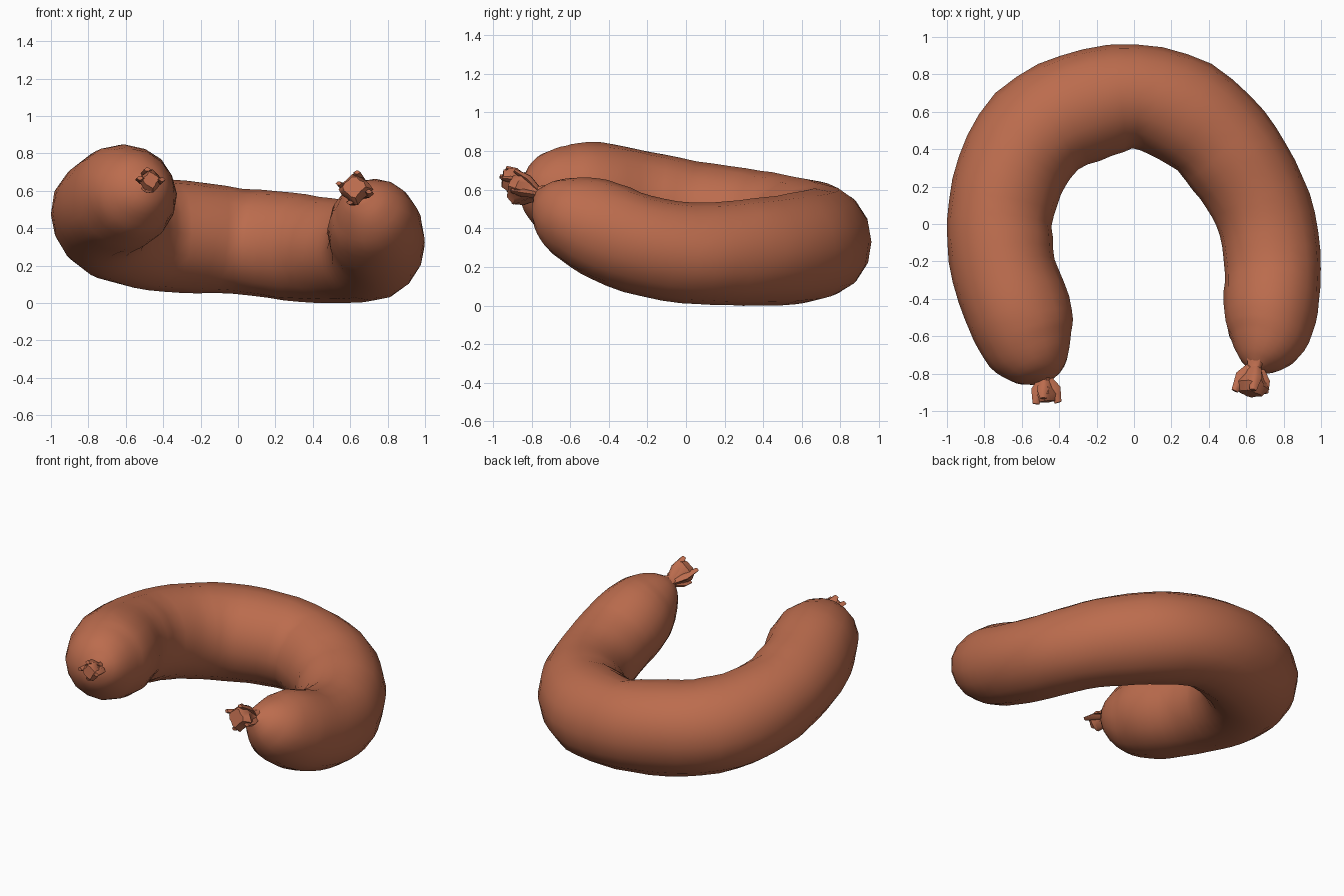
import bpy, bmesh, math, random
from mathutils import Vector

if "Cube" in bpy.data.objects:
    bpy.data.objects.remove(bpy.data.objects["Cube"])

random.seed(4)

skin = bpy.data.materials.new("sausage brown")
skin.diffuse_color = (0.50, 0.15, 0.075, 1)
skin.use_nodes = True
skin.node_tree.nodes["Principled BSDF"].inputs["Base Color"].default_value = skin.diffuse_color

# Centreline of the sausage, left tip to right tip: x, y, z, radius
PATH = [
    (-0.475, -0.84, 0.645, 0.035), (-0.49, -0.80, 0.632, 0.13),
    (-0.525, -0.725, 0.612, 0.205), (-0.565, -0.635, 0.59, 0.25),
    (-0.615, -0.48, 0.565, 0.283), (-0.695, -0.25, 0.522, 0.28),
    (-0.715, 0.0, 0.473, 0.285), (-0.665, 0.26, 0.42, 0.293),
    (-0.53, 0.48, 0.38, 0.302), (-0.29, 0.62, 0.357, 0.30),
    (0.0, 0.68, 0.33, 0.285), (0.27, 0.60, 0.302, 0.29),
    (0.485, 0.415, 0.283, 0.283), (0.625, 0.215, 0.27, 0.268),
    (0.71, 0.0, 0.272, 0.263), (0.742, -0.25, 0.322, 0.258),
    (0.732, -0.45, 0.40, 0.253), (0.715, -0.59, 0.465, 0.222),
    (0.69, -0.67, 0.513, 0.175), (0.665, -0.73, 0.553, 0.11),
    (0.65, -0.77, 0.58, 0.035),
]


def spline(points, steps):
    """Catmull-Rom samples through the points."""
    p = [Vector(q) for q in points]
    p = [2 * p[0] - p[1]] + p + [2 * p[-1] - p[-2]]
    out = []
    for i in range(1, len(p) - 2):
        a, b, c, d = p[i - 1:i + 3]
        for k in range(steps):
            t = k / steps
            out.append(0.5 * (2 * b + (c - a) * t + (2 * a - 5 * b + 4 * c - d) * t * t
                              + (3 * b - a - 3 * c + d) * t ** 3))
    return out + [p[-2]]


def tube(name, samples, sides, shape):
    """Sweep a ring along the samples; shape(i, angle, point) scales the radius."""
    bm = bmesh.new()
    rings = []
    n = len(samples)
    for i, s in enumerate(samples):
        t = (samples[min(i + 1, n - 1)].to_3d() - samples[max(i - 1, 0)].to_3d()).normalized()
        side = t.cross(Vector((0, 0, 1))).normalized()
        up = side.cross(t)
        ring = []
        for k in range(sides):
            a = math.tau * k / sides
            d = side * math.cos(a) + up * math.sin(a)
            ring.append(bm.verts.new(s.to_3d() + d * s.w * shape(i, a, s)))
        rings.append(ring)
    for r, q in zip(rings, rings[1:]):
        for k in range(sides):
            m = (k + 1) % sides
            bm.faces.new((r[k], r[m], q[m], q[k]))
    bm.faces.new(rings[0])
    bm.faces.new(rings[-1])
    bmesh.ops.recalc_face_normals(bm, faces=bm.faces)
    mesh = bpy.data.meshes.new(name)
    bm.to_mesh(mesh)
    bm.free()
    mesh.materials.append(skin)
    ob = bpy.data.objects.new(name, mesh)
    bpy.context.collection.objects.link(ob)
    for o in bpy.context.selected_objects:
        o.select_set(False)
    ob.select_set(True)
    bpy.context.view_layer.objects.active = ob
    bpy.ops.object.shade_smooth_by_angle(angle=math.radians(50))
    return ob


# Sausage body: creases pinch the inside of the bend, small random dents elsewhere
CREASES = [(-0.42, 0.55), (0.03, 0.68), (0.44, 0.46), (-0.71, 0.03)]


def body_shape(i, a, s):
    inner = max(0.0, math.cos(a - 0.5)) ** 2
    pinch = sum(math.exp(-((s.x - x) ** 2 + (s.y - y) ** 2) / 0.003) for x, y in CREASES)
    return 1 - 0.08 * pinch * inner + 0.008 * math.sin(3 * a + i * 0.7) + random.uniform(-0.01, 0.008)


tube("sausage_body", spline(PATH, 3), 16, body_shape)


# Tied casing ends: a narrow neck opening into a crumpled tuft, with loose flaps
def pleats(i, a, s):
    return 1 + 0.15 * math.sin(4 * a + i * 0.5) + random.uniform(-0.12, 0.12)


def tied_end(label, start, end, width, flaps):
    a, b = Vector(start), Vector(end)
    prof = [(-0.3, 0.9), (0.1, 0.55), (0.35, 0.75), (0.65, 1.1), (0.92, 0.75)]
    samples = [Vector((*a.lerp(b, t), width * w)) for t, w in prof]
    tube(label + "_tuft", samples, 14, pleats)
    axis = (b - a).normalized()
    side = axis.cross(Vector((0, 0, 1))).normalized()
    up = side.cross(axis)
    for k in range(flaps):
        ang = math.tau * k / flaps + random.uniform(-0.3, 0.3)
        d = side * math.cos(ang) + up * math.sin(ang)
        pts = [a + d * width * 0.2, a.lerp(b, 0.45) + d * width * 0.85,
               a.lerp(b, random.uniform(0.7, 1.0)) + d * width * 1.15]
        radii = (0.02, 0.028, 0.014)
        tube(f"{label}_flap_{k + 1}", [Vector((*p, r)) for p, r in zip(pts, radii)],
             6, lambda i, t, s: 1 + 0.3 * math.cos(2 * t))


tied_end("left_end", (-0.475, -0.83, 0.645), (-0.465, -0.96, 0.66), 0.052, 4)
tied_end("right_end", (0.65, -0.76, 0.575), (0.615, -0.92, 0.625), 0.072, 4)
